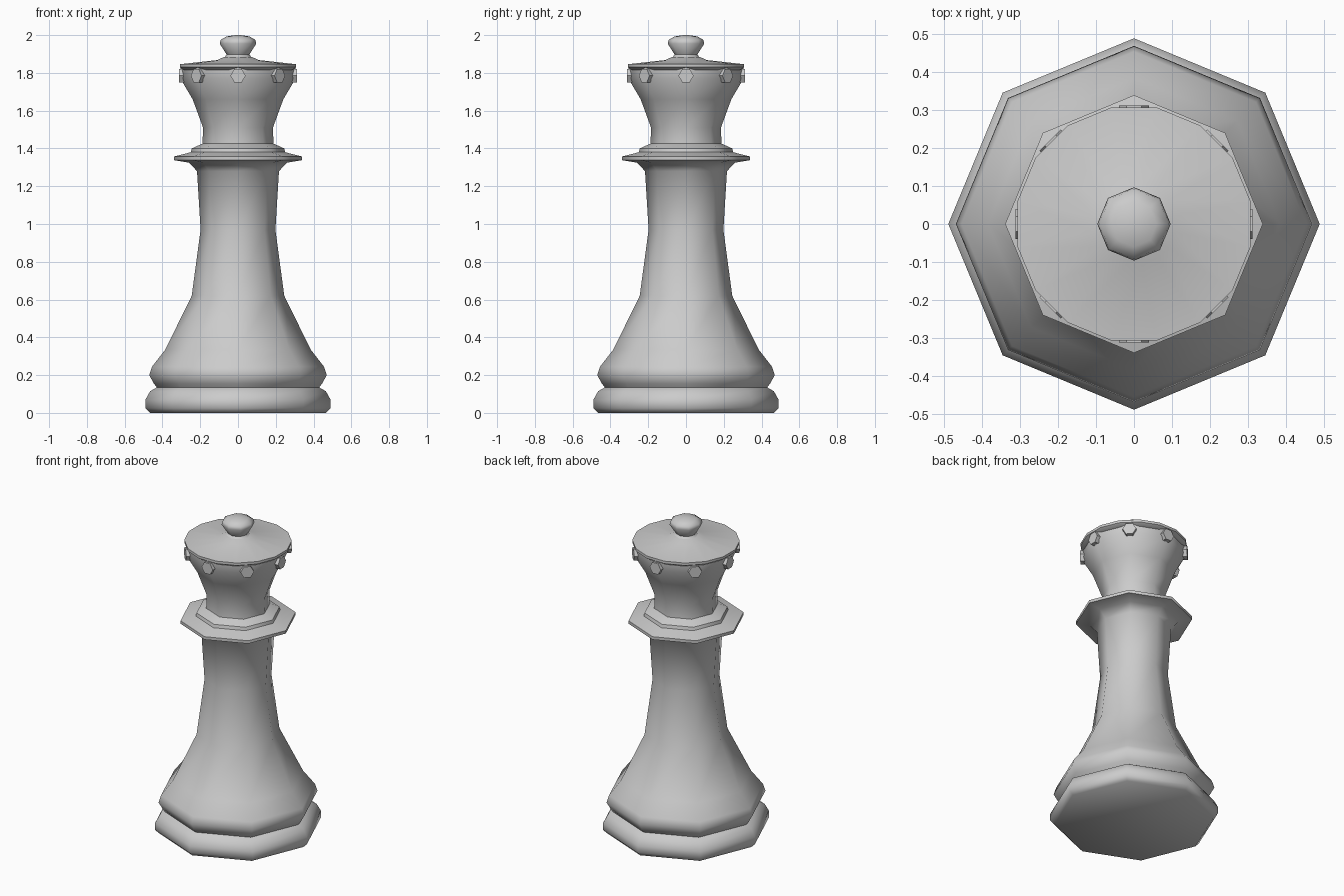
import bpy
from math import sin, cos, pi

if "Cube" in bpy.data.objects:
    bpy.data.objects.remove(bpy.data.objects["Cube"])


def lathe(name, profile, sides=8, turn=0.0, angle=50):
    """Spin a (radius, height) profile into a closed faceted solid."""
    verts, faces = [], []
    for r, z in profile:
        for i in range(sides):
            a = turn + 2 * pi * i / sides
            verts.append((r * cos(a), r * sin(a), z))
    for k in range(len(profile) - 1):
        for i in range(sides):
            j = (i + 1) % sides
            faces.append((k * sides + i, k * sides + j,
                          (k + 1) * sides + j, (k + 1) * sides + i))
    faces.append(tuple(reversed(range(sides))))
    faces.append(tuple(range((len(profile) - 1) * sides, len(profile) * sides)))
    mesh = bpy.data.meshes.new(name)
    mesh.from_pydata(verts, [], faces)
    obj = bpy.data.objects.new(name, mesh)
    bpy.context.collection.objects.link(obj)
    smooth(obj, angle)
    return obj


def smooth(obj, angle):
    bpy.ops.object.select_all(action='DESELECT')
    obj.select_set(True)
    bpy.context.view_layer.objects.active = obj
    bpy.ops.object.shade_smooth_by_angle(angle=angle * pi / 180)


# Foot, stem and collar
lathe("body", [
    (0.465, 0.0), (0.49, 0.025), (0.49, 0.07), (0.465, 0.115), (0.43, 0.135),
    (0.445, 0.155), (0.47, 0.20), (0.455, 0.245), (0.385, 0.335),
    (0.245, 0.62), (0.198, 0.97), (0.217, 1.28), (0.26, 1.325),
    (0.34, 1.338), (0.34, 1.357), (0.25, 1.38), (0.245, 1.40),
    (0.205, 1.418), (0.188, 1.425), (0.185, 1.51), (0.24, 1.66),
    (0.305, 1.77), (0.305, 1.83)])

# Crown lid, overhanging the cup between the studs
lathe("crown_lid", [
    (0.29, 1.815), (0.313, 1.83), (0.313, 1.846), (0.11, 1.868),
    (0.075, 1.885)], sides=16, turn=pi / 16, angle=40)

# Finial knob
lathe("finial", [
    (0.11, 1.865), (0.07, 1.885), (0.06, 1.897), (0.097, 1.955), (0.092, 1.975),
    (0.06, 1.993), (0.015, 2.0)])

# Hexagonal studs round the crown
for i in range(8):
    a = i * pi / 4
    bpy.ops.mesh.primitive_cylinder_add(
        vertices=6, radius=0.04, depth=0.08,
        location=(0.273 * cos(a), 0.273 * sin(a), 1.785),
        rotation=(0, pi / 2, a))
    bpy.context.object.name = f"crown_stud_{i + 1}"
